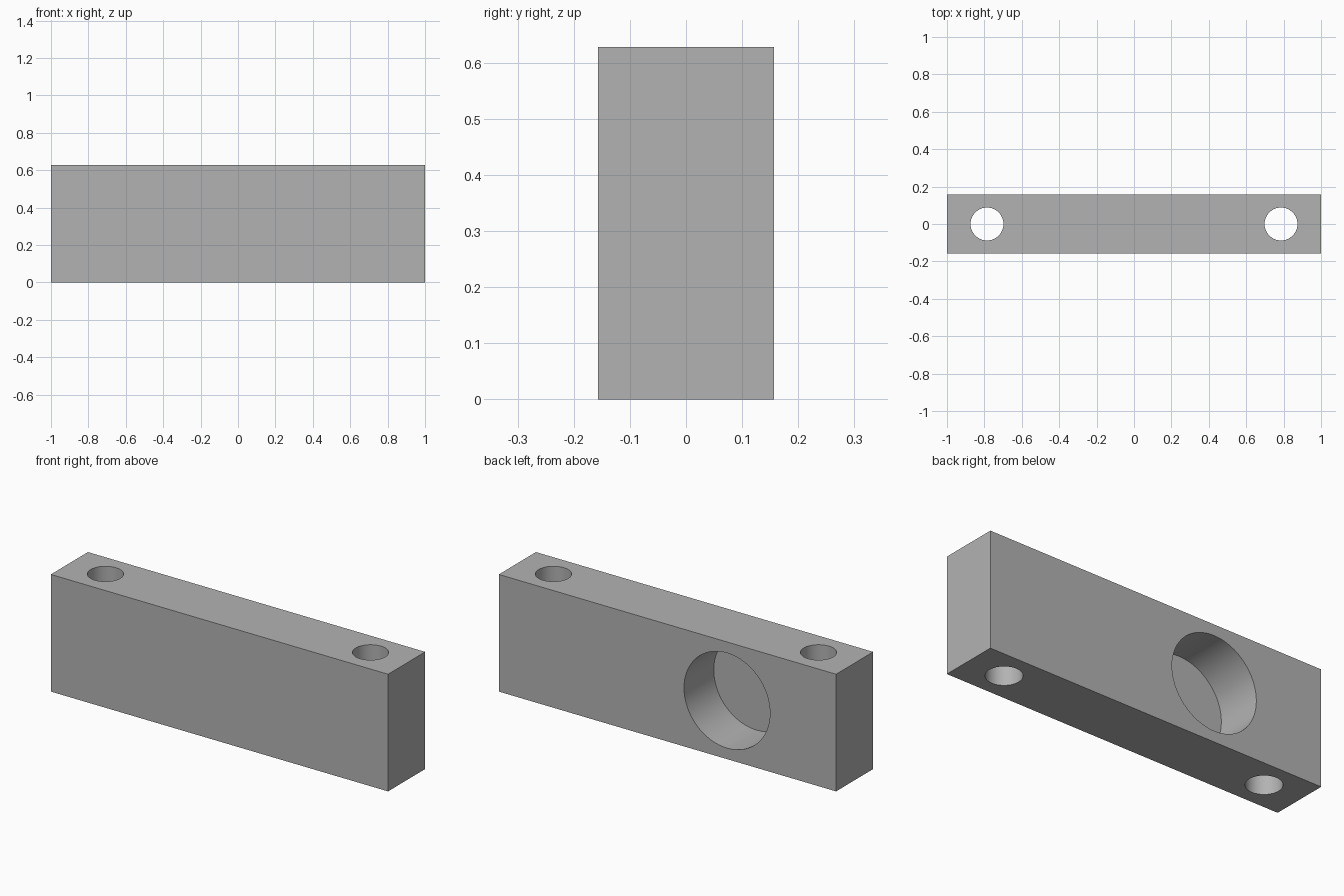
import bpy
import math

cube = bpy.data.objects.get("Cube")
if cube:
    bpy.data.objects.remove(cube, do_unlink=True)

LENGTH, DEPTH, HEIGHT = 2.0, 0.314, 0.628

# Single plain grey material
grey = bpy.data.materials.new("plain_grey")
grey.use_nodes = True
colour = (0.45, 0.45, 0.45, 1)
grey.diffuse_color = colour
grey.node_tree.nodes["Principled BSDF"].inputs["Base Color"].default_value = colour

# Rectangular block
bpy.ops.mesh.primitive_cube_add(size=1, location=(0, 0, HEIGHT / 2))
block = bpy.context.object
block.name = "mounting_block"
block.scale = (LENGTH, DEPTH, HEIGHT)
bpy.ops.object.transform_apply(location=False, rotation=False, scale=True)
block.data.materials.append(grey)


def bore(name, radius, length, location, rotation=(0, 0, 0)):
    """Cut a round hole in the block and discard the cutter."""
    bpy.ops.mesh.primitive_cylinder_add(
        vertices=64, radius=radius, depth=length, location=location, rotation=rotation)
    cutter = bpy.context.object
    cutter.name = name + "_cutter"
    cutter.hide_render = True
    cutter.data.materials.append(grey)
    bpy.context.view_layer.objects.active = block
    cut = block.modifiers.new(name, "BOOLEAN")
    cut.operation = "DIFFERENCE"
    cut.solver = "EXACT"
    cut.object = cutter
    bpy.ops.object.modifier_apply(modifier=cut.name)
    bpy.data.objects.remove(cutter, do_unlink=True)


# Vertical through holes near both ends
for side, x in (("right", -0.786), ("left", 0.786)):
    bore(side + "_bolt_hole", 0.088, HEIGHT * 2, (x, 0, HEIGHT / 2))

# Blind round pocket in the back face
POCKET_DEPTH = 0.252
bore("back_pocket", 0.255, POCKET_DEPTH * 2,
     (-0.353, DEPTH / 2, HEIGHT / 2), (math.pi / 2, 0, 0))

# Smooth bores with crisp rims
bpy.ops.object.select_all(action="DESELECT")
block.select_set(True)
bpy.context.view_layer.objects.active = block
bpy.ops.object.shade_smooth_by_angle(angle=math.radians(30))
